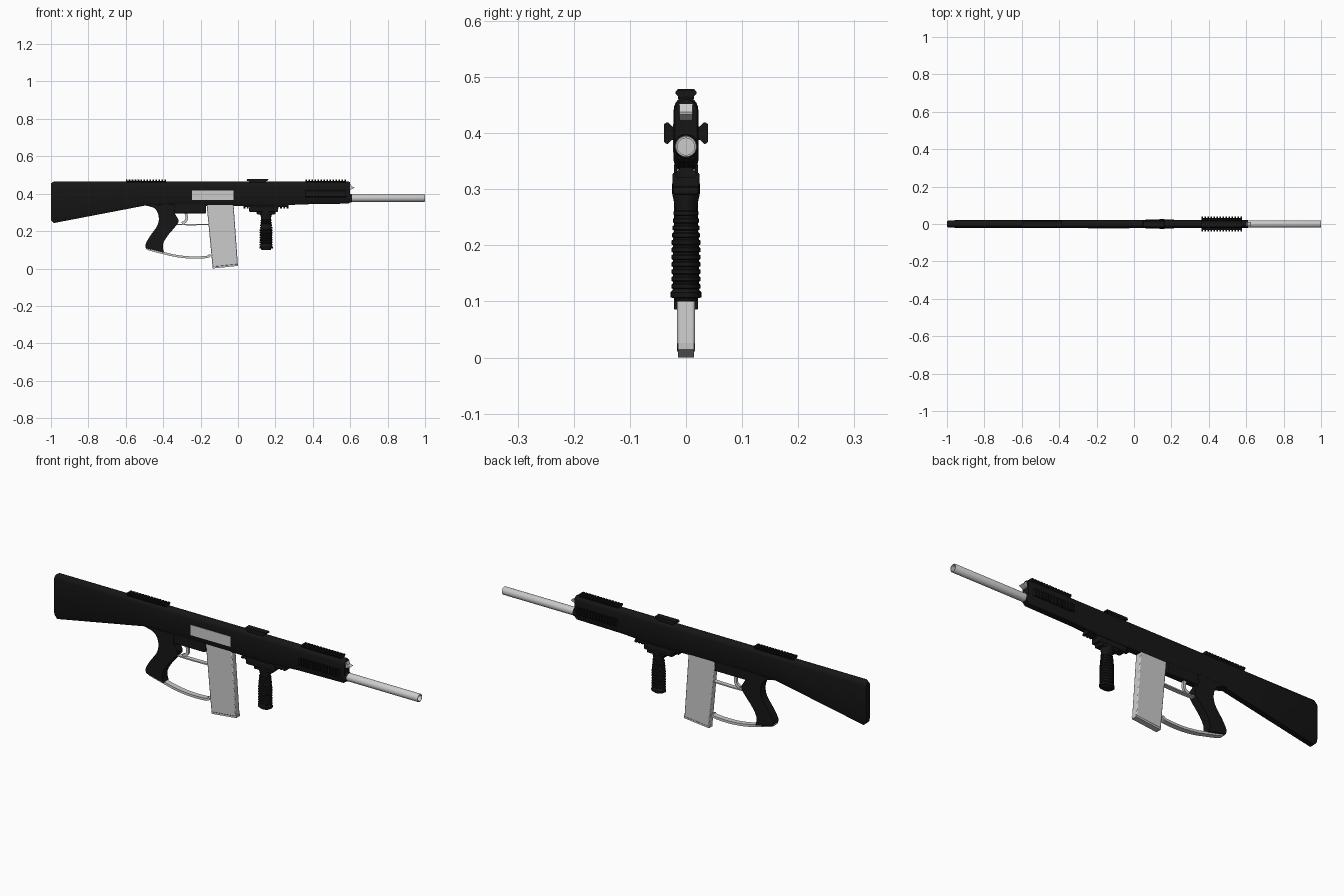
import bpy, bmesh, math
from mathutils import Vector, Matrix

if "Cube" in bpy.data.objects:
    bpy.data.objects.remove(bpy.data.objects["Cube"])

BLACK = bpy.data.materials.new("black")
BLACK.diffuse_color = (0.008, 0.008, 0.008, 1)
BLACK.use_nodes = True
BLACK.node_tree.nodes["Principled BSDF"].inputs["Base Color"].default_value = BLACK.diffuse_color


def finish(name, bm, black=True, bevel=0, segs=2, smooth=True):
    bmesh.ops.recalc_face_normals(bm, faces=bm.faces)
    me = bpy.data.meshes.new(name)
    bm.to_mesh(me)
    bm.free()
    ob = bpy.data.objects.new(name, me)
    bpy.context.collection.objects.link(ob)
    if black:
        me.materials.append(BLACK)
    bpy.context.view_layer.objects.active = ob
    ob.select_set(True)
    if bevel:
        m = ob.modifiers.new("bevel", "BEVEL")
        m.width, m.segments, m.limit_method = bevel, segs, 'ANGLE'
        m.angle_limit = math.radians(40)
    if smooth:
        bpy.ops.object.shade_smooth_by_angle(angle=math.radians(35))
    ob.select_set(False)
    return ob


def loft(bm, rings, cap=True):
    rows = [[bm.verts.new(p) for p in r] for r in rings]
    n = len(rows[0])
    for a, b in zip(rows, rows[1:]):
        for i in range(n):
            bm.faces.new((a[i], a[(i + 1) % n], b[(i + 1) % n], b[i]))
    if cap:
        bm.faces.new(rows[0])
        bm.faces.new(rows[-1])


def plate(name, pts, y0, y1, **kw):
    """Side outline (x, z) extruded across y."""
    bm = bmesh.new()
    loft(bm, [[(x, y, z) for x, z in pts] for y in (y0, y1)])
    return finish(name, bm, **kw)


def box(name, x0, x1, z0, z1, y0, y1, **kw):
    return plate(name, [(x0, z0), (x1, z0), (x1, z1), (x0, z1)], y0, y1, **kw)


def spline(pts, steps=4):
    out = []
    P = [pts[0]] + pts + [pts[-1]]
    for i in range(1, len(P) - 2):
        a, b, c, d = (Vector(p) for p in P[i - 1:i + 3])
        for s in range(steps):
            t = s / steps
            out.append(tuple(0.5 * (2 * b + (c - a) * t + (2 * a - 5 * b + 4 * c - d) * t * t
                                    + (3 * b - a - 3 * c + d) * t ** 3)))
    return out + [pts[-1]]


def lathe(name, prof, matrix, sides=32, cap=True, **kw):
    bm = bmesh.new()
    loft(bm, [[(r * math.cos(2 * math.pi * i / sides), r * math.sin(2 * math.pi * i / sides), h)
               for i in range(sides)] for r, h in prof], cap)
    bm.transform(matrix)
    return finish(name, bm, **kw)


# main body with stock: rounded-top section swept along x
def section(x, z0, z1, w):
    top = [(w * math.cos(a), z1 - 0.024 + 0.024 * math.sin(a))
           for a in (math.pi * i / 12 for i in range(13))]
    low = [(-w, z0 + 0.016), (-w * 0.65, z0), (w * 0.65, z0), (w, z0 + 0.016)]
    return [(x, y, z) for y, z in top + low]


bm = bmesh.new()
loft(bm, [section(*s) for s in (
    (-1.0, 0.258, 0.455, 0.016), (-0.985, 0.243, 0.465, 0.02), (-0.5, 0.336, 0.465, 0.021),
    (-0.35, 0.335, 0.465, 0.022), (0.2, 0.335, 0.465, 0.022), (0.34, 0.343, 0.465, 0.022),
    (0.59, 0.347, 0.465, 0.022), (0.6, 0.354, 0.46, 0.02))])
finish("body_and_stock", bm)
box("lower_housing", -0.36, -0.17, 0.295, 0.345, -0.018, 0.018, bevel=0.004)
box("side_cover", -0.245, -0.025, 0.365, 0.416, -0.0235, -0.015, black=False, smooth=False)

# barrel with bore and collar
to_x = Matrix.Translation((0, 0, 0.376)) @ Matrix.Rotation(math.pi / 2, 4, 'Y')
lathe("barrel", [(0.0195, 0.58), (0.0195, 0.997), (0.018, 1.0), (0.015, 1.0), (0.015, 0.7)],
      to_x, black=False)
lathe("barrel_collar", [(0.022, 0.58), (0.022, 0.606), (0.02, 0.61)], to_x)

# front peg under the muzzle end of the top rail
plate("front_peg", [(0.59, 0.42), (0.608, 0.424), (0.626, 0.433), (0.608, 0.438), (0.602, 0.452), (0.59, 0.452)],
      -0.012, 0.012, black=False, smooth=False)


# accessory rails: low dovetail spine with raised teeth
def rail(name, x0, x1, y, z, angle, teeth):
    bm = bmesh.new()
    spine = [(-0.012, -0.006), (0.012, -0.006), (0.012, 0.002), (0.015, 0.006), (-0.015, 0.006), (-0.012, 0.002)]
    tooth = [(-0.012, 0), (0.012, 0), (0.019, 0.007), (0.019, 0.010), (0.016, 0.014),
             (-0.016, 0.014), (-0.019, 0.010), (-0.019, 0.007)]
    loft(bm, [[(x, a, b) for a, b in spine] for x in (x0, x1)])
    pitch = (x1 - x0) / (teeth - 0.45)
    for i in range(teeth):
        xs = x0 + i * pitch
        loft(bm, [[(x, a, b) for a, b in tooth] for x in (xs, xs + pitch * 0.55)])
    bm.transform(Matrix.Translation((0, y, z)) @ Matrix.Rotation(angle, 4, 'X'))
    finish(name, bm, smooth=False)


rail("rear_top_rail", -0.6, -0.385, 0, 0.463, 0, 14)
rail("front_top_rail", 0.36, 0.577, 0, 0.463, 0, 14)
for side, s in (("near", -1), ("far", 1)):
    rail(side + "_side_rail", 0.36, 0.577, s * 0.025, 0.4, -s * math.pi / 2, 14)
rail("under_rail", 0.03, 0.27, 0, 0.335, math.pi, 14)

# small sight on top
box("sight_base", 0.06, 0.15, 0.458, 0.47, -0.014, 0.014, bevel=0.003)
plate("sight_top", [(0.045, 0.47), (0.06, 0.466), (0.155, 0.469), (0.163, 0.473), (0.16, 0.479), (0.05, 0.479)],
      -0.015, 0.015)

# pistol grip
back = spline([(-0.5, 0.338), (-0.447, 0.322), (-0.425, 0.283), (-0.43, 0.232), (-0.472, 0.171),
               (-0.494, 0.13), (-0.49, 0.108)])
front = spline([(-0.395, 0.085), (-0.402, 0.125), (-0.38, 0.17), (-0.332, 0.228), (-0.318, 0.258), (-0.34, 0.3),
                (-0.335, 0.345)])
plate("pistol_grip", back + front, -0.021, 0.021, bevel=0.007)


# hand guard, trigger bar and trigger
def strip(name, path, t, w):
    pts = [Vector(p) for p in spline(path)]
    rings = []
    for i, p in enumerate(pts):
        d = (pts[min(i + 1, len(pts) - 1)] - pts[max(i - 1, 0)]).normalized()
        n = Vector((-d.y, d.x)) * t / 2
        a, b = p + n, p - n
        rings.append([(a.x, -w, a.y), (a.x, w, a.y), (b.x, w, b.y), (b.x, -w, b.y)])
    bm = bmesh.new()
    loft(bm, rings)
    finish(name, bm, black=False)


strip("hand_guard", [(-0.491, 0.116), (-0.475, 0.103), (-0.4, 0.083), (-0.33, 0.067), (-0.25, 0.059),
                     (-0.165, 0.062), (-0.15, 0.075)], 0.012, 0.013)
strip("trigger_bar", [(-0.34, 0.236), (-0.25, 0.234), (-0.155, 0.236)], 0.006, 0.011)
strip("trigger", [(-0.28, 0.3), (-0.274, 0.27), (-0.283, 0.25), (-0.3, 0.242)], 0.014, 0.006)

# magazine with stiffening rib and floor plate
plate("magazine", [(-0.168, 0.345), (-0.024, 0.345), (-0.001, 0.022), (-0.136, 0.008)], -0.016, 0.016,
      black=False, bevel=0.004)
plate("magazine_floor", [(-0.137, 0.013), (0.001, 0.026), (0.0, 0.014), (-0.136, 0.0)], -0.014, 0.014,
      black=False, smooth=False)

# fore grip: clamp and ribbed handle, slightly deeper than wide
box("grip_clamp", 0.06, 0.215, 0.303, 0.33, -0.024, 0.024, bevel=0.004)
box("grip_clamp_lower", 0.1, 0.2, 0.29, 0.305, -0.022, 0.022, bevel=0.004)
prof = [(0.02, 0.1), (0.022, 0.106), (0.029, 0.107), (0.029, 0.116), (0.026, 0.119)]
for i in range(11):
    z = 0.122 + i * 0.013
    r = 0.0275 - 0.004 * max(0, i - 6) / 4
    prof += [(r - 0.003, z), (r, z + 0.002), (r, z + 0.008), (r - 0.003, z + 0.010)]
prof += [(0.022, 0.275), (0.026, 0.292), (0.026, 0.31)]
lathe("fore_grip", prof, Matrix.Translation((0.15, 0, 0)) @ Matrix.Diagonal((1.25, 0.95, 1, 1)), sides=24)
